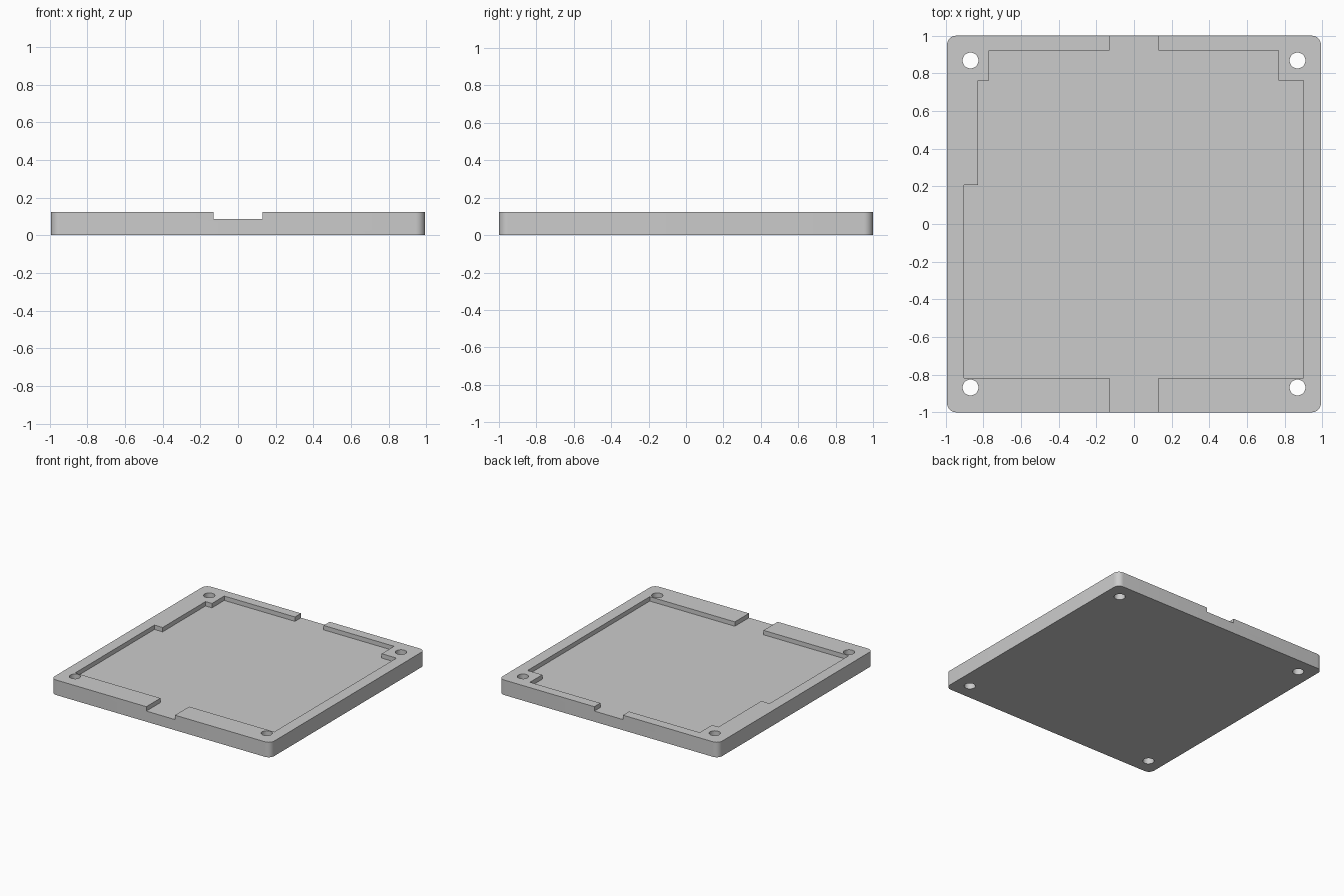
import bpy, bmesh, math

cube = bpy.data.objects.get("Cube")
if cube:
    bpy.data.objects.remove(cube, do_unlink=True)

HALF_X, HALF_Y = 0.993, 1.0
HEIGHT, FLOOR = 0.123, 0.087
CORNER = 0.05
HOLE_X, HOLE_Y, HOLE_R = 0.868, 0.868, 0.042

grey = bpy.data.materials.new("light grey plastic")
grey.use_nodes = True
colour = (0.6, 0.6, 0.6, 1)
grey.diffuse_color = colour
grey.node_tree.nodes["Principled BSDF"].inputs["Base Color"].default_value = colour


def prism(name, outline, z0, z1):
    """Extrude a counter-clockwise outline from z0 to z1."""
    bm = bmesh.new()
    base = bm.faces.new([bm.verts.new((x, y, z0)) for x, y in outline])
    top = bmesh.ops.extrude_face_region(bm, geom=[base])["geom"]
    verts = [g for g in top if isinstance(g, bmesh.types.BMVert)]
    bmesh.ops.translate(bm, vec=(0, 0, z1 - z0), verts=verts)
    bmesh.ops.recalc_face_normals(bm, faces=bm.faces)
    mesh = bpy.data.meshes.new(name)
    bm.to_mesh(mesh)
    bm.free()
    mesh.materials.append(grey)
    obj = bpy.data.objects.new(name, mesh)
    bpy.context.collection.objects.link(obj)
    return obj


def arc(cx, cy, r, start, sweep, steps):
    return [(cx + r * math.cos(start + sweep * i / steps),
             cy + r * math.sin(start + sweep * i / steps)) for i in range(steps + 1)]


def carve(target, cutter):
    mod = target.modifiers.new(cutter.name, "BOOLEAN")
    mod.operation, mod.solver, mod.object = "DIFFERENCE", "EXACT", cutter
    bpy.context.view_layer.objects.active = target
    bpy.ops.object.modifier_apply(modifier=mod.name)
    bpy.data.objects.remove(cutter, do_unlink=True)


# Tray body with rounded corners
outline = []
for i, (sx, sy) in enumerate([(1, 1), (-1, 1), (-1, -1), (1, -1)]):
    outline += arc(sx * (HALF_X - CORNER), sy * (HALF_Y - CORNER), CORNER,
                   i * math.pi / 2, math.pi / 2, 8)
tray = prism("tray", outline, 0, HEIGHT)

# Stepped pocket, open through the front and back rims
pocket = [(-0.13, -1.1), (0.13, -1.1), (0.13, -0.817), (0.9, -0.817),
          (0.9, 0.763), (0.767, 0.763), (0.767, 0.922), (0.13, 0.922),
          (0.13, 1.1), (-0.13, 1.1), (-0.13, 0.922), (-0.77, 0.922),
          (-0.77, 0.763), (-0.828, 0.763), (-0.828, 0.208), (-0.902, 0.208),
          (-0.902, -0.817), (-0.13, -0.817)]
carve(tray, prism("pocket_cutter", pocket, FLOOR, HEIGHT + 0.1))

# Screw holes through the corners
for sx in (-1, 1):
    for sy in (-1, 1):
        ring = arc(sx * HOLE_X, sy * HOLE_Y, HOLE_R, 0, math.tau, 32)[:-1]
        carve(tray, prism("hole_cutter", ring, -0.1, HEIGHT + 0.1))

# Smooth the rounded walls, keep the rims sharp
bpy.ops.object.select_all(action="DESELECT")
tray.select_set(True)
bpy.context.view_layer.objects.active = tray
bpy.ops.object.shade_smooth_by_angle(angle=math.radians(30))
